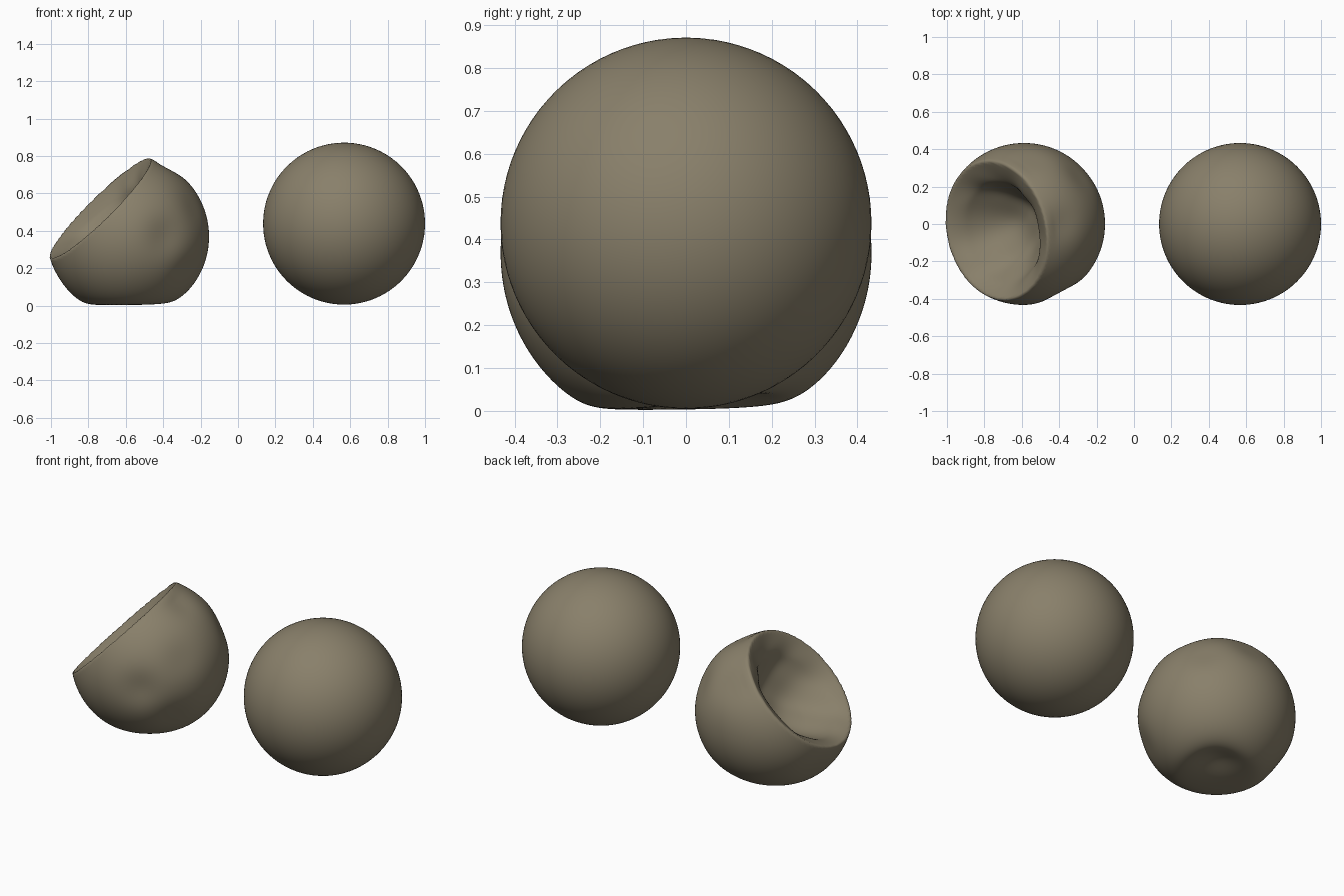
import bpy, math
from mathutils import Vector

if "Cube" in bpy.data.objects:
    bpy.data.objects.remove(bpy.data.objects["Cube"])

mat = bpy.data.materials.new("khaki_grey")
mat.diffuse_color = (0.25, 0.215, 0.145, 1)
mat.use_nodes = True
mat.node_tree.nodes["Principled BSDF"].inputs["Base Color"].default_value = mat.diffuse_color
R = 0.433


def ball(name, centre, subdiv):
    bpy.ops.mesh.primitive_ico_sphere_add(subdivisions=subdiv, radius=R, location=centre)
    ob = bpy.context.object
    ob.name = name
    ob.data.materials.append(mat)
    bpy.ops.object.shade_smooth()
    return ob


# Full, inflated ball
ball("inflated_ball", (0.567, 0, 0.438), 5)

# Deflated ball: one cap folded inwards, sagging base, soft dimples
C = Vector((-0.588, 0, 0.37))
flat = ball("deflated_ball", C, 6)
axis = Vector((-0.69, -0.16, 0.70)).normalized()
wide = Vector((0.45, 0.75, 0.45)).normalized()   # side where the lip is widest
H0 = 0.214                       # height of the fold along the axis
dimples = [                      # direction, depth, angular width
    (Vector((0.47, -0.88, 0.0)), 0.022, 0.25),
    (Vector((0.47, 0.0, 0.87)), 0.014, 0.22),
    (Vector((0.70, 0.60, 0.40)), 0.014, 0.25),
    (Vector((0.80, -0.45, 0.35)), 0.010, 0.25),
    (Vector((0.75, -0.55, -0.45)), 0.012, 0.25),
    (Vector((-0.80, 0.25, -0.55)), 0.010, 0.25),
    (Vector((0.10, 0.80, 0.60)), 0.012, 0.25),
]
dimples = [(d.normalized(), a, w) for d, a, w in dimples]
for v in flat.data.vertices:
    d = v.co.normalized()
    r = R
    k = R * d.dot(axis) - H0     # positive inside the folded cap
    if k < 0:
        fade = min(1, -k / 0.05)
        for q, depth, width in dimples:
            r -= fade * depth * math.exp(-(d.angle(q) / width) ** 2)
    p = d * r
    h = p.dot(axis)
    side = p - axis * h
    if k > 0:
        # broad rounded lip, then a steep wall and a slightly uneven floor
        t = min(1, k / 0.08)
        t = t * t * (3 - 2 * t)
        lean = side.normalized().dot(wide) if side.length > 1e-6 else 0
        side *= 1 - t * (0.15 + 0.09 * lean * min(1, side.length / 0.2))
        fold = 1.4 * k * k / (k + 0.045)
        fold += 0.008 * math.sin(11 * d.x + 2) * math.sin(9 * d.y) * t
        h = H0 - fold
    p = side + axis * h
    # flattened base with a soft hollow underneath
    if d.z < 0 and k < 0:
        z = p.z + C.z
        z = 0.5 * (z + math.sqrt(z * z + 0.0009)) - 0.003
        z += 0.05 * d.z * d.z * math.exp(-((p.x - 0.10) ** 2 + (p.y - 0.12) ** 2) / 0.02)
        p.z = max(z, 0.0) - C.z
    v.co = p
flat.data.update()
